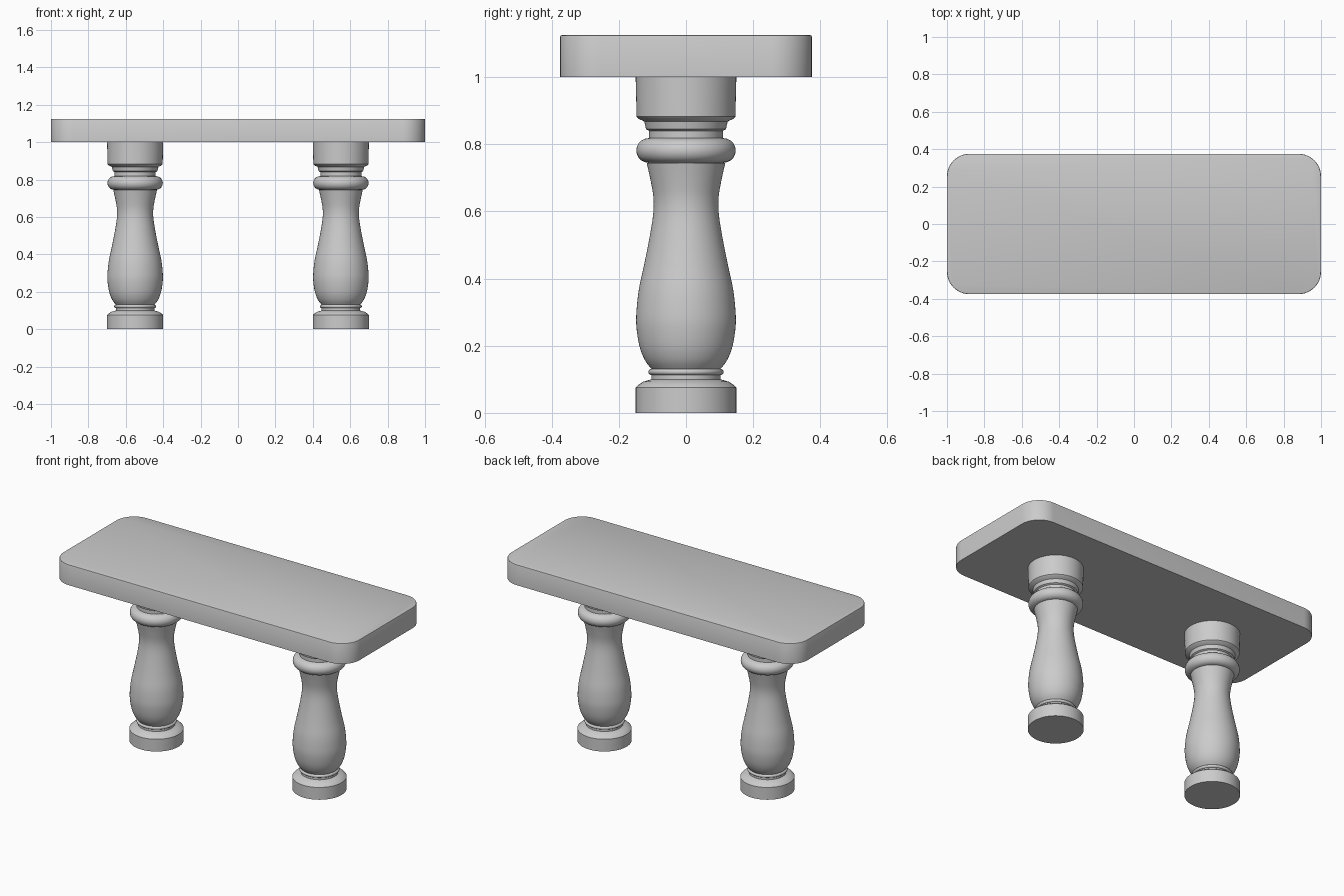
import bpy, bmesh, math

if "Cube" in bpy.data.objects:
    bpy.data.objects.remove(bpy.data.objects["Cube"])

SEG = 64


def finish(bm, name):
    bmesh.ops.recalc_face_normals(bm, faces=bm.faces)
    mesh = bpy.data.meshes.new(name)
    bm.to_mesh(mesh)
    bm.free()
    obj = bpy.data.objects.new(name, mesh)
    bpy.context.collection.objects.link(obj)
    bpy.ops.object.select_all(action='DESELECT')
    obj.select_set(True)
    bpy.context.view_layer.objects.active = obj
    bpy.ops.object.shade_smooth_by_angle(angle=math.radians(32))
    return obj


def smooth(points, steps=4):
    """Catmull-Rom curve through (radius, height) points."""
    p = [points[0]] + points + [points[-1]]
    out = []
    for a, b, c, d in zip(p, p[1:], p[2:], p[3:]):
        for i in range(steps):
            t = i / steps
            out.append(tuple(0.5 * (2 * b[k] + (c[k] - a[k]) * t
                       + (2 * a[k] - 5 * b[k] + 4 * c[k] - d[k]) * t ** 2
                       + (3 * b[k] - a[k] - 3 * c[k] + d[k]) * t ** 3)
                       for k in (0, 1)))
    return out + [points[-1]]


def bead(r, dr, z0, z1, n=10):
    """Half-round moulding bulging out from radius r."""
    zc, h = (z0 + z1) / 2, (z1 - z0) / 2
    angles = [-math.pi / 2 + math.pi * i / n for i in range(n + 1)]
    return [(r + dr * math.cos(a), zc + h * math.sin(a)) for a in angles]


def lathe(name, profile, x):
    bm = bmesh.new()
    rings = []
    for r, z in profile:
        rings.append([bm.verts.new((x + r * math.cos(2 * math.pi * i / SEG),
                                    r * math.sin(2 * math.pi * i / SEG), z))
                      for i in range(SEG)])
    for lo, hi in zip(rings, rings[1:]):
        for i in range(SEG):
            j = (i + 1) % SEG
            bm.faces.new((lo[i], lo[j], hi[j], hi[i]))
    bm.faces.new(rings[0])
    bm.faces.new(rings[-1])
    return finish(bm, name)


# Turned leg profile: foot, small bead, vase, large bead, collar, capital
vase = [(0.104, 0.132), (0.123, 0.158), (0.139, 0.2), (0.148, 0.26),
        (0.147, 0.31), (0.140, 0.37), (0.125, 0.44), (0.109, 0.52),
        (0.098, 0.59), (0.097, 0.64), (0.105, 0.69), (0.117, 0.744)]
profile = ([(0.15, 0), (0.15, 0.075), (0.142, 0.083), (0.127, 0.093),
            (0.103, 0.1), (0.103, 0.112)]
           + bead(0.103, 0.009, 0.113, 0.131)
           + smooth(vase)
           + bead(0.112, 0.036, 0.745, 0.818)
           + [(0.11, 0.819), (0.11, 0.84), (0.119, 0.845), (0.124, 0.867),
              (0.128, 0.87), (0.14, 0.875), (0.147, 0.882), (0.15, 1.0)])
for side, x in (("left", -0.55), ("right", 0.55)):
    lathe(side + "_leg", profile, x)

# Rounded-rectangle seat slab with a slightly eased top edge
bm = bmesh.new()
bmesh.ops.create_cube(bm, size=1)
bmesh.ops.scale(bm, vec=(2.0, 0.75, 0.125), verts=bm.verts)
bmesh.ops.translate(bm, vec=(0, 0, 1.0625), verts=bm.verts)
uprights = [e for e in bm.edges
            if abs(e.verts[0].co.z - e.verts[1].co.z) > 0.1]
bmesh.ops.bevel(bm, geom=uprights, offset=0.12, segments=12, profile=0.5,
                affect='EDGES')
rim = [e for e in bm.edges if all(v.co.z > 1.12 for v in e.verts)]
bmesh.ops.bevel(bm, geom=rim, offset=0.005, segments=2, profile=0.5,
                affect='EDGES')
finish(bm, "seat_slab")
